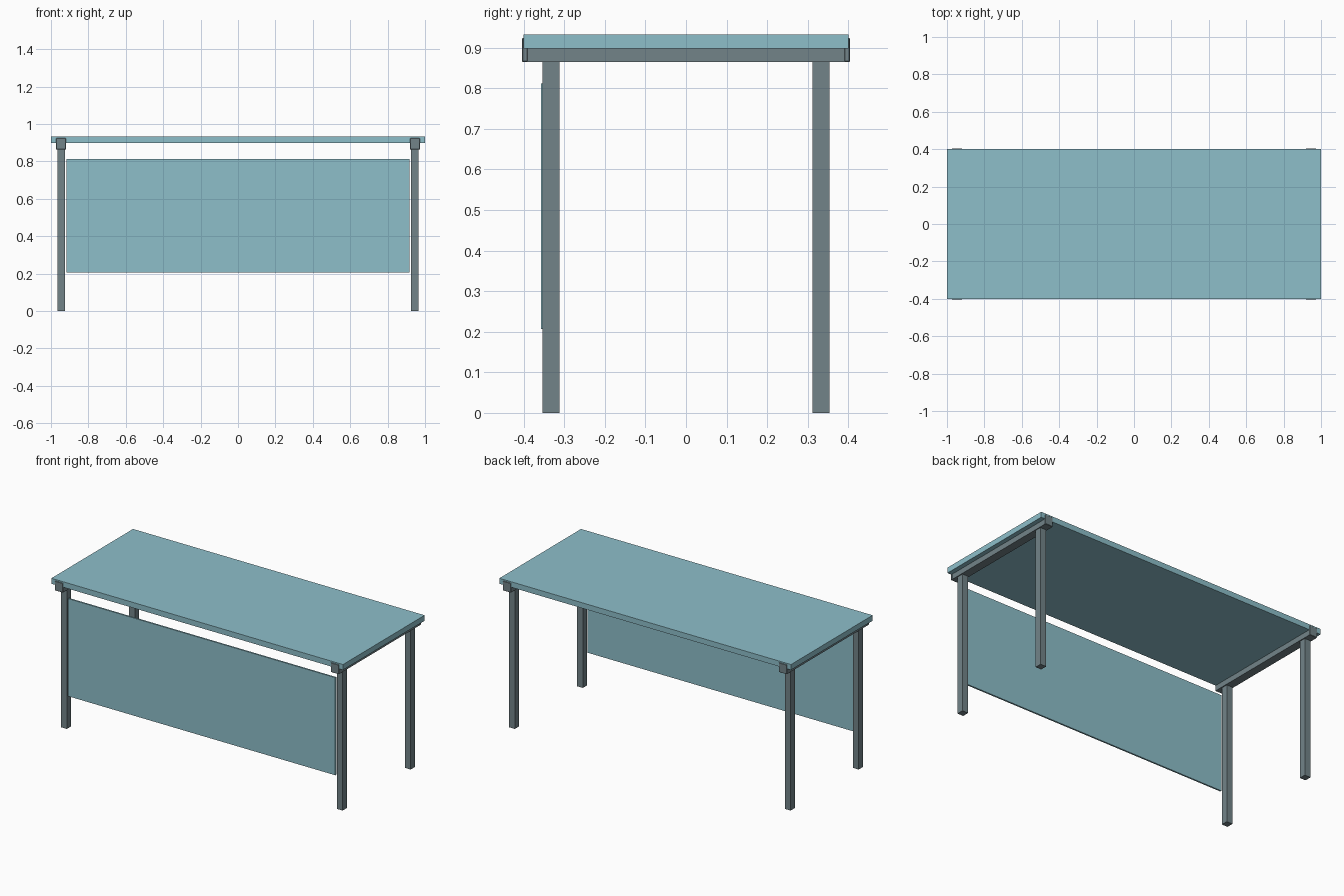
import bpy
import bmesh
from mathutils import Vector

cube = bpy.data.objects.get("Cube")
if cube:
    bpy.data.objects.remove(cube, do_unlink=True)


def material(name, colour):
    mat = bpy.data.materials.new(name)
    mat.use_nodes = True
    mat.diffuse_color = colour
    mat.node_tree.nodes["Principled BSDF"].inputs["Base Color"].default_value = colour
    return mat


blue = material("pale blue", (0.27, 0.52, 0.59, 1))
grey = material("steel grey", (0.17, 0.23, 0.25, 1))


def box(name, low, high, mat, bevel=0):
    """Axis-aligned box between two corners."""
    low, high = Vector(low), Vector(high)
    bm = bmesh.new()
    bmesh.ops.create_cube(bm, size=1)
    bmesh.ops.scale(bm, vec=high - low, verts=bm.verts)
    bmesh.ops.translate(bm, vec=(low + high) / 2, verts=bm.verts)
    mesh = bpy.data.meshes.new(name)
    bm.to_mesh(mesh)
    bm.free()
    mesh.materials.append(mat)
    obj = bpy.data.objects.new(name, mesh)
    bpy.context.collection.objects.link(obj)
    if bevel:
        mod = obj.modifiers.new("Bevel", "BEVEL")
        mod.width = bevel
        mod.segments = 1
    return obj


# Table top and front modesty panel
box("table_top", (-1, -0.4, 0.898), (1, 0.4, 0.932), blue)
box("modesty_panel", (-0.917, -0.357, 0.207), (0.917, -0.347, 0.812), blue)

# Side rails with end caps, and the four legs
for side, sx in (("left", 1), ("right", -1)):
    x = sx * 0.946
    box(f"{side}_rail", (x - 0.026, -0.4, 0.865), (x + 0.026, 0.4, 0.9), grey)
    for end, sy in (("front", -1), ("back", 1)):
        y = sy * 0.397
        box(f"{side}_{end}_rail_cap", (x - 0.027, y - 0.007, 0.865),
            (x + 0.027, y + 0.007, 0.924), grey, 0.002)
        y = sy * 0.333
        box(f"{side}_{end}_leg", (x - 0.02, y - 0.021, 0),
            (x + 0.02, y + 0.021, 0.87), grey)
